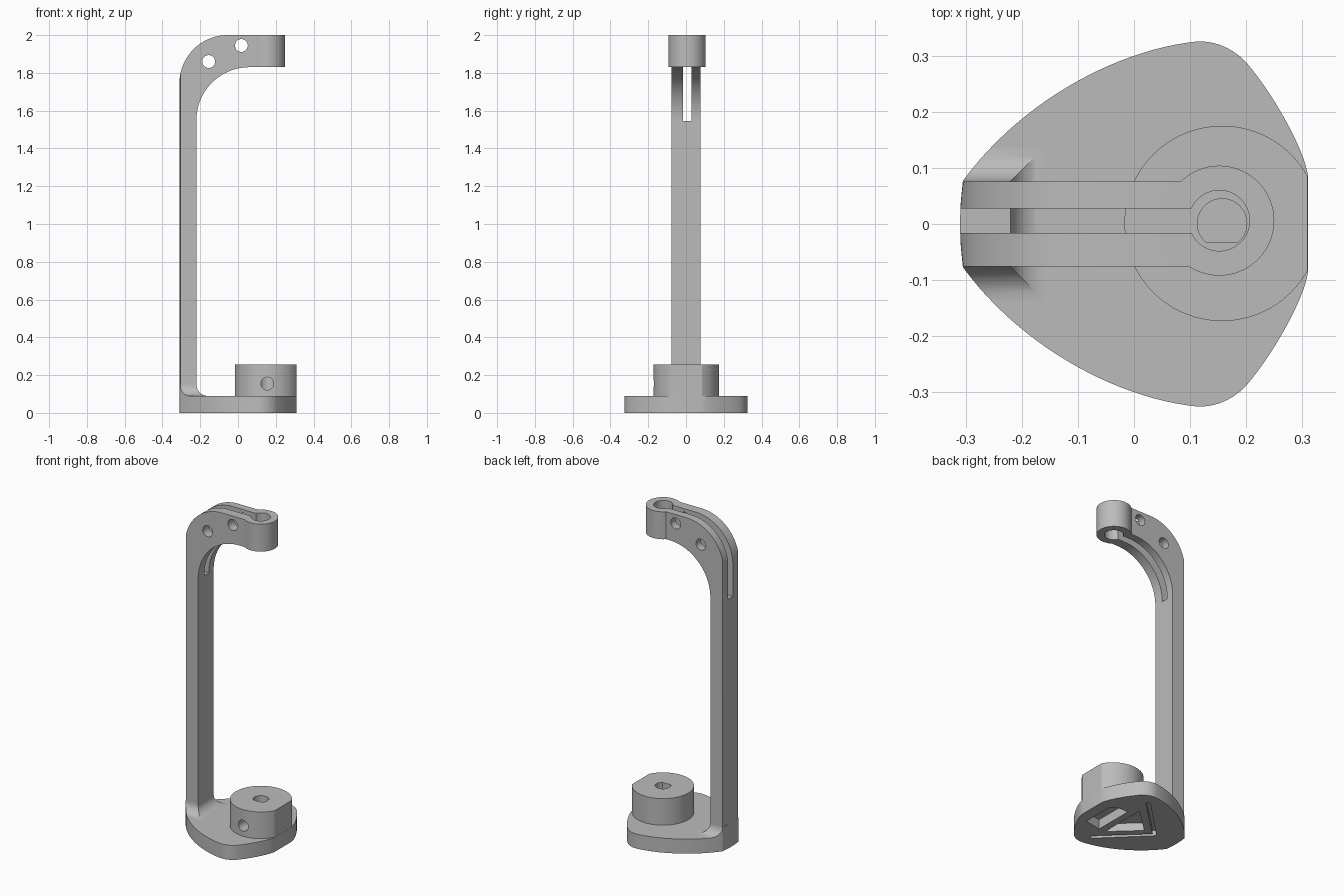
import bpy
from math import sin, cos, pi, radians
from mathutils import Vector, Matrix
from mathutils.geometry import interpolate_bezier

cube = bpy.data.objects.get("Cube")
if cube:
    bpy.data.objects.remove(cube)

grey = bpy.data.materials.new("plain grey")
grey.use_nodes = True
grey.diffuse_color = (0.5, 0.5, 0.5, 1)
grey.node_tree.nodes["Principled BSDF"].inputs["Base Color"].default_value = (0.5, 0.5, 0.5, 1)


def loft(name, rings):
    """Closed solid through rings that have equal point counts."""
    n = len(rings[0])
    verts = [p for ring in rings for p in ring]
    faces = [[k * n + i, k * n + (i + 1) % n, (k + 1) * n + (i + 1) % n, (k + 1) * n + i]
             for k in range(len(rings) - 1) for i in range(n)]
    faces += [list(range(n))[::-1], [len(verts) - n + i for i in range(n)]]
    mesh = bpy.data.meshes.new(name)
    mesh.from_pydata(verts, [], faces)
    mesh.materials.append(grey)
    ob = bpy.data.objects.new(name, mesh)
    bpy.context.collection.objects.link(ob)
    bpy.ops.object.select_all(action='DESELECT')
    ob.select_set(True)
    bpy.context.view_layer.objects.active = ob
    bpy.ops.object.mode_set(mode='EDIT')
    bpy.ops.mesh.select_all(action='SELECT')
    bpy.ops.mesh.normals_make_consistent(inside=False)
    bpy.ops.object.mode_set(mode='OBJECT')
    return ob


def prism_z(name, pts, z0, z1):
    return loft(name, [[(x, y, z) for x, y in pts] for z in (z0, z1)])


def prism_y(name, pts, y0, y1):
    return loft(name, [[(x, y, z) for x, z in pts] for y in (y0, y1)])


def arc(cx, cy, r, a0, a1, n):
    angles = [radians(a0 + (a1 - a0) * i / n) for i in range(n + 1)]
    return [(cx + r * cos(a), cy + r * sin(a)) for a in angles]


def circle(cx, cy, r, n=64):
    return arc(cx, cy, r, 0, 360, n)[:-1]


def box(x0, x1, y0, y1):
    return [(x0, y0), (x1, y0), (x1, y1), (x0, y1)]


def combine(ob, tool, operation='DIFFERENCE'):
    """Apply a boolean and remove the tool object."""
    tool.hide_render = True
    mod = ob.modifiers.new("combine", 'BOOLEAN')
    mod.operation, mod.object, mod.solver = operation, tool, 'EXACT'
    bpy.context.view_layer.objects.active = ob
    bpy.ops.object.modifier_apply(modifier=mod.name)
    bpy.data.objects.remove(tool)


def finish(ob):
    bpy.ops.object.select_all(action='DESELECT')
    ob.select_set(True)
    bpy.context.view_layer.objects.active = ob
    bpy.ops.object.shade_smooth_by_angle(angle=radians(25))


# Rounded triangular outline shared by the base and the foot fillet
def bezier(a, b, c, d, n):
    pts = [Vector((x, y, 0)) for x, y in (a, b, c, d)]
    return [(p.x, p.y) for p in interpolate_bezier(*pts, n)]


half = bezier((-.305, .077), (-.2, .22), (-.03, .31), (.11, .325), 24)
half += bezier((.11, .325), (.14, .328), (.175, .315), (.2, .288), 8)[1:]
half += bezier((.2, .288), (.25, .23), (.305, .13), (.31, .085), 16)[1:]
outline = [(-.31, 0), (-.3087, .04)] + half + [(x, -y) for x, y in half[::-1]] + [(-.3087, -.04)]

# Base plate with recesses in its underside
base = prism_z("base_plate", outline, 0, .09)
groove = [(-.165, 0), (.1, -.26), (.115, -.24), (-.135, 0), (.115, .24), (.1, .26)]
combine(base, prism_z("groove_cutter", groove, -.05, .035))
combine(base, prism_z("triangle_cutter", [(-.075, 0), (.085, -.15), (.085, .15)], -.05, .05))
pocket = [(.13, -.15), (.24, -.13), (.24, .07), (.2, .1), (.13, .1)]
combine(base, prism_z("pocket_cutter", pocket, -.05, .06))
finish(base)

# Flared fillet where the column meets the base
rings, r = [], .06
for i in range(13):
    t = pi / 2 * i / 12
    d = r * (1 - sin(t))
    pts = box(-.35, -.22 + d, -.076 - d, .076 + d)
    rings.append([(x, y, .089 + r * (1 - cos(t)) + .001) for x, y in pts])
fillet = loft("column_fillet", rings)
combine(fillet, prism_z("outline_tool", outline, 0, .4), 'INTERSECT')
finish(fillet)

# Column sweeping over into the top arm
side = [(-.33, .08), (-.22, .08)] + arc(.06, 1.55, .28, 180, 90, 32)
side += [(.15, 1.83), (.15, 2)] + arc(-.055, 1.745, .255, 90, 180, 32)
side = [(max(x, -.31), z) for x, z in side]
arm = prism_y("column_and_arm", side, -.076, .076)
combine(arm, prism_z("back_curve_tool", circle(.17, 0, .48, 256), -.1, 2.1), 'INTERSECT')

# Clamp collar with bore, split and pin holes
combine(arm, prism_z("collar", circle(.152, .006, .098), 1.83, 2), 'UNION')
combine(arm, prism_z("collar_bore", circle(.152, .006, .054), 1.7, 2.1))
combine(arm, prism_z("clamp_slot", box(-.4, .13, -.016, .028), 1.545, 2.1))
for x, z in ((.018, 1.945), (-.155, 1.86)):
    combine(arm, prism_y("pin_hole", circle(x, z, .034, 32), -.2, .2))
finish(arm)

# Round socket with one flat side, a D-shaped bore and a screw hole
knob = prism_z("socket", [(min(x, .31), y) for x, y in arc(.157, .001, .174, 29, 331, 80)], .089, .255)
bore = arc(.157, .001, .044, -50, 230, 40)
combine(knob, prism_z("bore_cutter", bore, .1, .3))
combine(knob, prism_y("screw_hole", circle(.155, .155, .034, 32), -.25, 0))
finish(knob)
